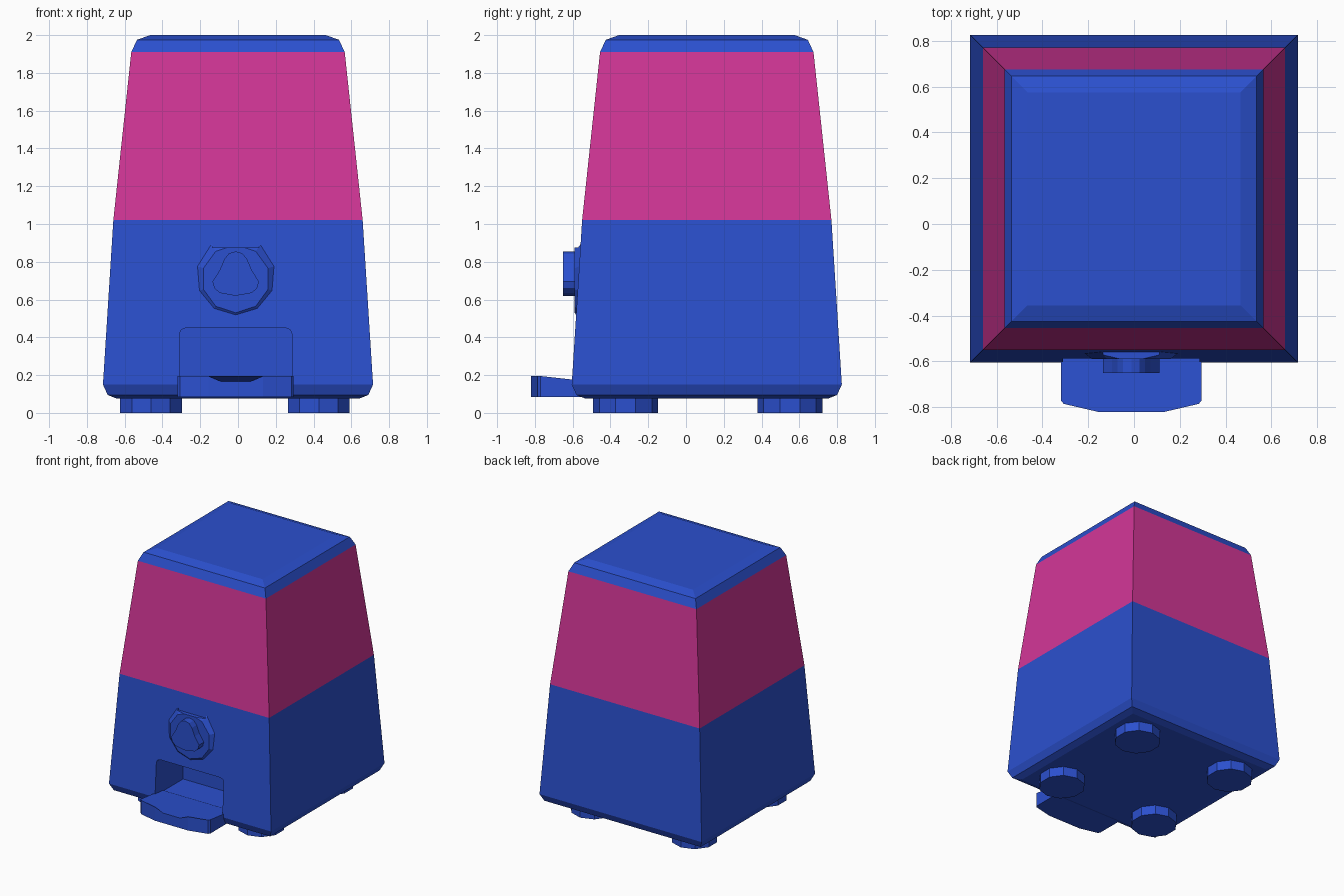
import bpy, bmesh, math
from mathutils import Matrix

if "Cube" in bpy.data.objects:
    bpy.data.objects.remove(bpy.data.objects["Cube"])

CY = 0.11     # body centre in y
KX = -0.012   # centre of dial and tray in x


def material(name, color):
    m = bpy.data.materials.new(name)
    m.diffuse_color = (*color, 1)
    m.use_nodes = True
    m.node_tree.nodes["Principled BSDF"].inputs["Base Color"].default_value = m.diffuse_color
    return m


BLUE = material("blue", (0.024, 0.08, 0.62))
PINK = material("pink", (0.65, 0.037, 0.31))


def finish(name, bm, mat=None):
    bmesh.ops.recalc_face_normals(bm, faces=bm.faces)
    me = bpy.data.meshes.new(name)
    bm.to_mesh(me)
    bm.free()
    ob = bpy.data.objects.new(name, me)
    bpy.context.collection.objects.link(ob)
    if mat:
        me.materials.append(mat)
    return ob


def square_loft(name, rings, mat):
    """Stack square cross-sections given as (half width, z)."""
    bm = bmesh.new()
    loops = [[bm.verts.new((sx * h, CY + sy * h, z))
              for sx, sy in ((-1, -1), (1, -1), (1, 1), (-1, 1))] for h, z in rings]
    for a, b in zip(loops, loops[1:]):
        for i in range(4):
            j = (i + 1) % 4
            bm.faces.new((a[i], a[j], b[j], b[i]))
    bm.faces.new(loops[0])
    bm.faces.new(loops[-1])
    return finish(name, bm, mat)


def prism(name, pts, axis, lo, hi, mat=None):
    """Extrude an outline: xz points along y, or xy points along z."""
    bm = bmesh.new()
    put = (lambda p, t: (p[0], t, p[1])) if axis == "y" else (lambda p, t: (p[0], p[1], t))
    a = [bm.verts.new(put(p, lo)) for p in pts]
    b = [bm.verts.new(put(p, hi)) for p in pts]
    n = len(pts)
    for i in range(n):
        j = (i + 1) % n
        bm.faces.new((a[i], a[j], b[j], b[i]))
    bm.faces.new(a)
    bm.faces.new(b)
    return finish(name, bm, mat)


def mirrored(half):
    """Complete a symmetric outline from its right half (dx, v)."""
    return [(KX + x, v) for x, v in half] + [(KX - x, v) for x, v in reversed(half) if x > 0]


def cut(ob, cutter):
    mod = ob.modifiers.new("cut", "BOOLEAN")
    mod.operation = "DIFFERENCE"
    mod.solver = "EXACT"
    mod.object = cutter
    cutter.hide_render = True
    cutter.hide_viewport = True


# Body, coloured container and lid
base = square_loft("base", [(0.64, 0.075), (0.69, 0.095), (0.715, 0.15), (0.66, 1.02)], BLUE)
square_loft("container", [(0.66, 1.02), (0.565, 1.91)], PINK)
square_loft("lid", [(0.565, 1.91), (0.535, 1.975), (0.465, 2.0)], BLUE)

# Dispensing opening with rounded top corners
opening = prism("opening_cutter", mirrored([(0.297, 0.16), (0.297, 0.42), (0.288, 0.44), (0.265, 0.45)]),
                "y", -0.9, -0.25)
cut(base, opening)

# Tray: chamfered outline, front lip dipping in the middle
tray = prism("tray", mirrored([(0.307, -0.5), (0.307, -0.77), (0.295, -0.785), (0.145, -0.82), (0.075, -0.82)]),
             "z", 0.085, 0.195, BLUE)
for v in tray.data.vertices:
    if v.co.z > 0.19 and (abs(v.co.x - KX) < 0.1 or v.co.y > -0.6):
        v.co.z = 0.165

# Bevelled dial plate with coin slot notch
bm = bmesh.new()
bmesh.ops.create_cone(bm, cap_ends=True, segments=10, radius1=0.26, radius2=0.18, depth=0.06,
                      matrix=Matrix.Translation((KX, -0.56, 0.71)) @ Matrix.Rotation(math.pi / 2, 4, "X"))
plate = finish("dial_plate", bm, BLUE)
slot = prism("slot_cutter", mirrored([(0.123, 0.875), (0.123, 1.0)]), "y", -0.7, -0.5)
cut(plate, slot)

# Rounded triangular dial knob
prism("dial_knob", mirrored([(0, 0.62), (0.085, 0.635), (0.113, 0.66), (0.123, 0.695), (0.085, 0.755),
                             (0.06, 0.815), (0.035, 0.845), (0, 0.855)]), "y", -0.65, -0.57, BLUE)

# Four feet
for i, (x, y) in enumerate(((-0.46, -0.32), (0.428, -0.32), (-0.46, 0.55), (0.428, 0.55))):
    bm = bmesh.new()
    bmesh.ops.create_cone(bm, cap_ends=True, segments=10, radius1=0.172, radius2=0.172, depth=0.08,
                          matrix=Matrix.Translation((x, y, 0.04)))
    finish(f"foot_{i + 1}", bm, BLUE)
